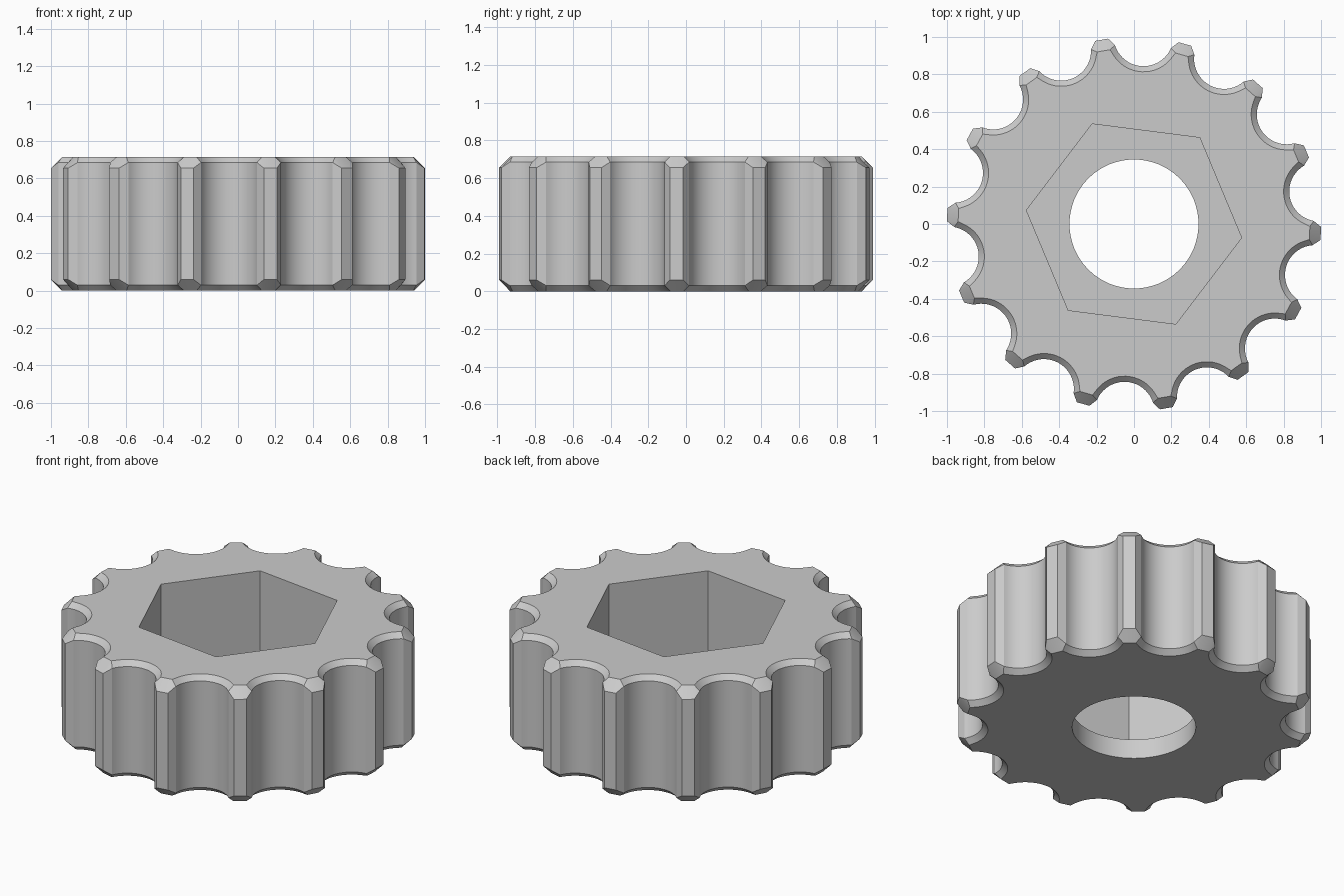
import bpy
import bmesh
import math
from mathutils import Matrix, Vector

cube = bpy.data.objects.get("Cube")
if cube:
    bpy.data.objects.remove(cube, do_unlink=True)

HEIGHT = 0.715
FLOOR = 0.12            # height of the ledge under the hexagonal socket
TEETH = 14
PHASE = math.radians(-2.9)
STEP = 2 * math.pi / TEETH
TIP_R, TIP_IN, TIP_HALF = 1.0, 0.94, 0.035
GROOVE_C, GROOVE_R = 1.005, 0.16
CHAMFER_TIP, CHAMFER = 0.06, 0.03
SEGS = 20

bm = bmesh.new()


def arc(radius, half):
    """Groove arc in a frame whose +x axis points out through the groove."""
    return [Vector((GROOVE_C - radius * math.cos(t), radius * math.sin(t)))
            for t in (half * (2 * i / SEGS - 1) for i in range(SEGS + 1))]


def groove_section():
    """One groove with its two tooth corners: (outer point, inner point, chamfer drop)."""
    outer = arc(GROOVE_R, math.asin(0.15 / GROOVE_R))
    r_in = GROOVE_R + CHAMFER
    inner = arc(r_in, math.acos((GROOVE_C - TIP_IN + 0.015) / r_in))
    tip = Vector((TIP_R, -TIP_HALF))
    tip.rotate(Matrix.Rotation(STEP / 2, 2))
    tip_in = Vector((TIP_IN, -TIP_HALF))
    tip_in.rotate(Matrix.Rotation(STEP / 2, 2))
    inner[0], inner[-1] = Vector((tip_in.x, -tip_in.y)), tip_in
    rows = [(o, i, CHAMFER) for o, i in zip(outer, inner)]
    first = (Vector((tip.x, -tip.y)), inner[0], CHAMFER_TIP)
    return [first] + rows + [(tip, tip_in, CHAMFER_TIP)]


def polygon(radius, count, phase=0.0):
    return [Vector((radius * math.cos(phase + 2 * math.pi * i / count),
                    radius * math.sin(phase + 2 * math.pi * i / count)))
            for i in range(count)]


def ring(points, z):
    return [bm.verts.new((p.x, p.y, z)) for p in points]


def bridge(a, b):
    n = len(a)
    for i in range(n):
        j = (i + 1) % n
        bm.faces.new((a[i], a[j], b[j], b[i]))


# Toothed outer wall with chamfered rims
outer, inner, drop = [], [], []
section = groove_section()
for k in range(TEETH):
    turn = Matrix.Rotation(PHASE + (k + 0.5) * STEP, 2)
    for o, i, d in section:
        outer.append(turn @ o)
        inner.append(turn @ i)
        drop.append(d)
bottom = ring(inner, 0)
low = [bm.verts.new((p.x, p.y, d)) for p, d in zip(outer, drop)]
high = [bm.verts.new((p.x, p.y, HEIGHT - d)) for p, d in zip(outer, drop)]
top = ring(inner, HEIGHT)
bridge(bottom, low)
bridge(low, high)
bridge(high, top)

# Hexagonal socket walls and round through hole
hexagon = polygon(0.58, 6, math.radians(-7.3))
hex_top, hex_floor = ring(hexagon, HEIGHT), ring(hexagon, FLOOR)
circle = polygon(0.345, 64)
hole_floor, hole_bottom = ring(circle, FLOOR), ring(circle, 0)
bridge(hex_top, hex_floor)
bridge(hole_floor, hole_bottom)
bmesh.ops.remove_doubles(bm, verts=bm.verts[:], dist=0.0001)

# Flat top, bottom and ledge, each filled between its two open rims
for z in (0, FLOOR, HEIGHT):
    rims = [e for e in bm.edges if e.is_boundary
            and all(abs(v.co.z - z) < 1e-4 for v in e.verts)]
    bmesh.ops.triangle_fill(bm, edges=rims, use_beauty=True,
                            normal=(0, 0, 1))
bmesh.ops.recalc_face_normals(bm, faces=bm.faces[:])

mesh = bpy.data.meshes.new("knob_body")
bm.to_mesh(mesh)
bm.free()
knob = bpy.data.objects.new("knob_body", mesh)
bpy.context.collection.objects.link(knob)

# Single grey material
grey = bpy.data.materials.new("light_grey")
grey.use_nodes = True
colour = (0.6, 0.6, 0.6, 1)
grey.diffuse_color = colour
grey.node_tree.nodes["Principled BSDF"].inputs["Base Color"].default_value = colour
mesh.materials.append(grey)

bpy.ops.object.select_all(action='DESELECT')
knob.select_set(True)
bpy.context.view_layer.objects.active = knob
bpy.ops.object.shade_smooth_by_angle(angle=math.radians(20))
